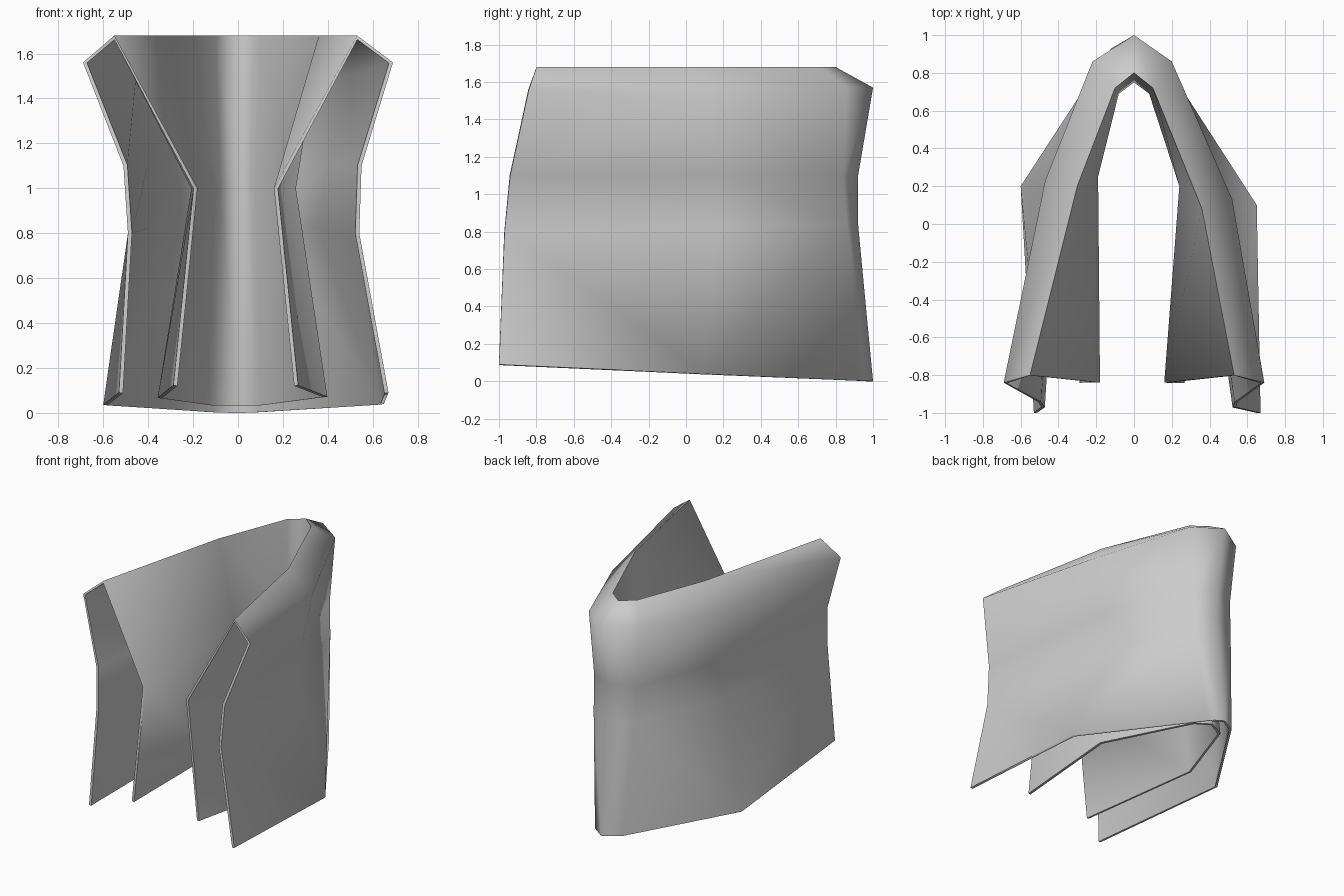
import bpy
import math

# Remove the default cube
default = bpy.data.objects.get("Cube")
if default:
    bpy.data.objects.remove(default, do_unlink=True)


def make_material(name, colour):
    material = bpy.data.materials.new(name)
    material.use_nodes = True
    material.diffuse_color = colour
    shader = material.node_tree.nodes["Principled BSDF"]
    shader.inputs["Base Color"].default_value = colour
    shader.inputs["Roughness"].default_value = 0.8
    return material


def row(front_z, back_z, xs, ys, middle_drop=0):
    """One crosswise line of the cloth, running right front, back, left front.

    ys holds the front, right middle, left middle, back corner and centre."""
    front, right_middle, left_middle, corner, centre = ys
    depths = (front, right_middle, corner, centre, corner, left_middle, front)
    points = []
    for column, (x, y) in enumerate(zip(xs, depths)):
        blend = (y - front) / (centre - front)
        z = front_z + (back_z - front_z) * blend
        if column in (1, 5):
            z -= middle_drop
        points.append((x, y, z))
    return points


def loft(name, rows, pinched_strips, waist):
    """Join successive rows; pinched strips crease away from the waist."""
    count = len(rows[0])
    vertices = [point for line in rows for point in line]
    faces = []
    for r in range(len(rows) - 1):
        for c in range(count - 1):
            a = r * count + c
            b = a + count
            if r not in pinched_strips:
                faces.append((a, b, b + 1, a + 1))
            elif (c % 2 == 1) == (r < waist):
                faces += [(a, b, b + 1), (a, b + 1, a + 1)]
            else:
                faces += [(a, b, a + 1), (b, b + 1, a + 1)]
    mesh = bpy.data.meshes.new(name)
    mesh.from_pydata(vertices, [], faces)
    mesh.update()
    obj = bpy.data.objects.new(name, mesh)
    bpy.context.collection.objects.link(obj)
    return obj


# Rows from the outer hem, over the folded ridge, down to the inner hem
outer_hem = row(.09, 0, (-.53, -.6, -.12, 0, .1, .65, .67), (-1, .2, .1, .93, 1))
outer_lower = row(.8, .84, (-.49, -.42, -.17, 0, .16, .38, .54), (-.97, .17, .17, .86, .92))
outer_waist = row(1.1, 1.1, (-.51, -.42, -.18, 0, .17, .41, .55), (-.94, .17, .17, .84, .92))
shoulder = row(1.56, 1.57, (-.69, -.47, -.22, 0, .2, .52, .69), (-.84, .23, .13, .86, 1), .06)
ridge = row(1.68, 1.68, (-.55, -.3, -.1, 0, .1, .36, .53), (-.8, .2, .08, .72, .8))
inner_waist = row(1, 1, (-.18, -.19, -.08, 0, .08, .24, .16), (-.84, .25, .2, .69, .75))
inner_hem = row(.12, .03, (-.27, -.34, -.12, 0, .1, .38, .25), (-.84, .2, .1, .78, .85))

# Draped, folded cloth with a thin wall
cloth = loft("folded_cloth", [outer_hem, outer_lower, outer_waist, shoulder,
                              ridge, inner_waist, inner_hem],
             pinched_strips=(0, 2), waist=1)
cloth.data.materials.append(make_material("plain grey cloth", (.6, .6, .6, 1)))

wall = cloth.modifiers.new("cloth thickness", "SOLIDIFY")
wall.thickness = .018
wall.offset = -1

# Soft shading over the folds with crisp hems
bpy.ops.object.select_all(action="DESELECT")
cloth.select_set(True)
bpy.context.view_layer.objects.active = cloth
bpy.ops.object.modifier_apply(modifier=wall.name)
bpy.ops.object.shade_smooth_by_angle(angle=math.radians(85))
